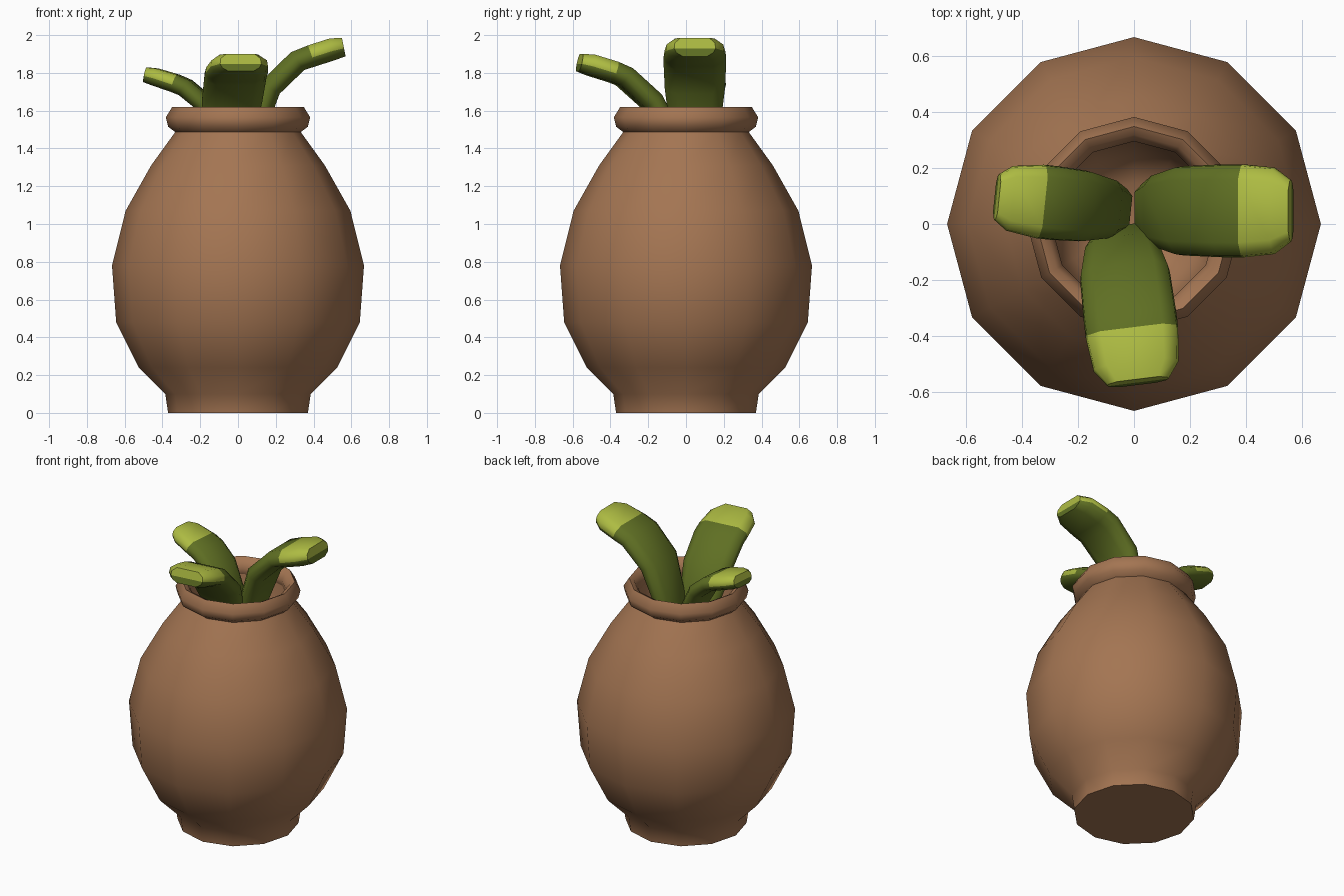
import bpy, bmesh, math
from mathutils import Vector

cube = bpy.data.objects.get("Cube")
if cube:
    bpy.data.objects.remove(cube)


def material(name, rgb):
    m = bpy.data.materials.new(name)
    m.use_nodes = True
    m.diffuse_color = (*rgb, 1)
    m.node_tree.nodes["Principled BSDF"].inputs["Base Color"].default_value = (*rgb, 1)
    return m


clay = material("clay brown", (0.37, 0.178, 0.085))
green = material("stalk green", (0.115, 0.16, 0.017))
lime = material("tip lime", (0.42, 0.5, 0.055))


def finish(name, bm, mats, angle):
    bmesh.ops.recalc_face_normals(bm, faces=bm.faces)
    mesh = bpy.data.meshes.new(name)
    bm.to_mesh(mesh)
    bm.free()
    for m in mats:
        mesh.materials.append(m)
    ob = bpy.data.objects.new(name, mesh)
    bpy.context.collection.objects.link(ob)
    bpy.ops.object.select_all(action="DESELECT")
    ob.select_set(True)
    bpy.context.view_layer.objects.active = ob
    bpy.ops.object.shade_smooth_by_angle(angle=math.radians(angle))
    return ob


def bridge(bm, a, b):
    n = len(a)
    return [bm.faces.new((a[i], a[(i + 1) % n], b[(i + 1) % n], b[i])) for i in range(n)]


def lathe(name, profile, sides=12, closed=False, caps=(), angle=50):
    bm = bmesh.new()
    rings = [[bm.verts.new((r * math.cos(k * math.tau / sides),
                            r * math.sin(k * math.tau / sides), z))
              for k in range(sides)] for r, z in profile]
    for a, b in zip(rings, rings[1:]):
        bridge(bm, a, b)
    if closed:
        bridge(bm, rings[-1], rings[0])
    for c in caps:
        bm.faces.new(rings[c])
    return finish(name, bm, [clay], angle)


# Pot body: outer wall, mouth, then the hollow inside
lathe("pot_body", [(.37, 0), (.385, .10), (.525, .24), (.645, .48), (.667, .78),
                   (.595, 1.07), (.46, 1.31), (.33, 1.49), (.30, 1.53),
                   (.29, 1.45), (.25, 1.28), (.15, 1.2)], caps=(0, -1))

# Rolled rim
lathe("pot_rim", [(.33, 1.485), (.37, 1.515), (.382, 1.565), (.348, 1.62),
                  (.318, 1.605), (.295, 1.56), (.30, 1.51)], closed=True, angle=65)

# Flattened stalk cross-section; the first six points form the upper half
SECTION = [(1, -.15), (.97, .45), (.68, 1), (-.68, 1), (-.97, .45),
           (-1, -.15), (-.9, -.6), (-.6, -1), (.6, -1), (.9, -.6)]


def stalk(name, origin, azimuth, path, width, thick):
    """path holds (reach, height, scale); the last three rings form the lime tip."""
    bm = bmesh.new()
    a = math.radians(azimuth)
    out = Vector((math.cos(a), math.sin(a), 0))
    side = Vector((-math.sin(a), math.cos(a), 0))
    up = Vector((0, 0, 1))
    rings = []
    for i, (r, z, s) in enumerate(path):
        p, q = path[max(i - 1, 0)], path[min(i + 1, len(path) - 1)]
        along = (out * (q[0] - p[0]) + up * (q[1] - p[1])).normalized()
        normal = along.cross(side)
        depth = thick * (1 if s > .9 else .55 + .45 * s)
        centre = Vector((*origin, 0)) + out * r + up * z
        rings.append([bm.verts.new(centre + side * (u * width * s) + normal * (v * depth))
                      for u, v in SECTION])
    for i, (p, q) in enumerate(zip(rings, rings[1:])):
        for k, f in enumerate(bridge(bm, p, q)):
            f.material_index = int(i >= len(rings) - 3 and k < 5)
    bm.faces.new(rings[0])
    # End cap split into an upper lime half and a lower green half
    bm.faces.new(rings[-1][:6]).material_index = 1
    bm.faces.new(rings[-1][5:] + rings[-1][:1])
    finish(name, bm, [green, lime], 50)


stalk("left_stalk", (0, .047), 0,
      [(.05, 1.3, .6), (.085, 1.48, .78), (.17, 1.72, .96), (.315, 1.862, 1),
       (.39, 1.89, 1), (.50, 1.925, .93), (.56, 1.937, .66)], .166, .059)
stalk("front_stalk", (-.055, 0), -83,
      [(.05, 1.3, .6), (.09, 1.48, .8), (.185, 1.65, .97), (.33, 1.78, 1),
       (.39, 1.805, 1), (.51, 1.842, .92), (.568, 1.855, .66)], .166, .056)
stalk("right_stalk", (0, .045), 174,
      [(.05, 1.3, .6), (.09, 1.48, .8), (.18, 1.64, .96), (.28, 1.722, 1),
       (.335, 1.745, 1), (.445, 1.78, .88), (.492, 1.79, .62)], .132, .048)
